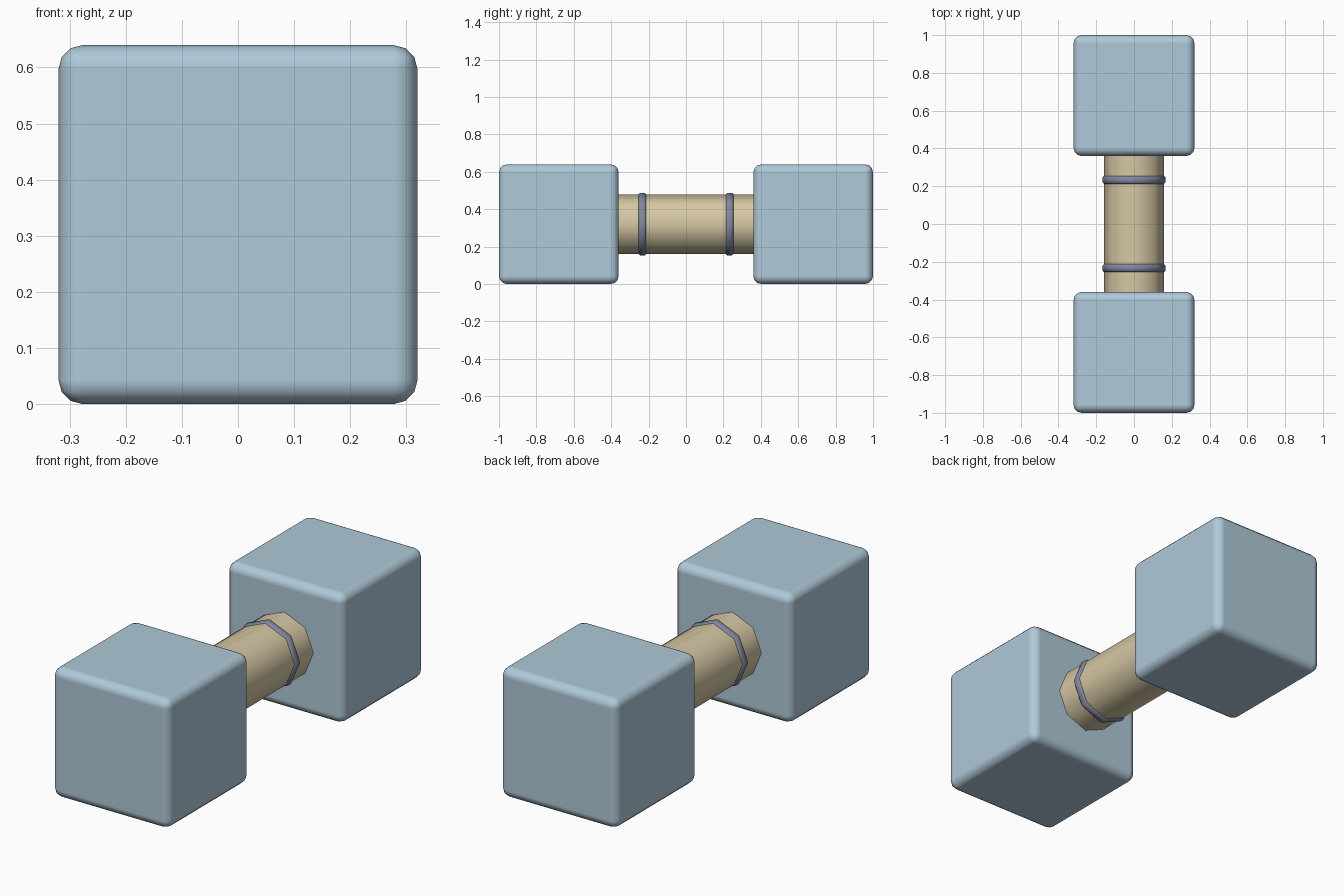
import bpy, bmesh, math

if "Cube" in bpy.data.objects:
    bpy.data.objects.remove(bpy.data.objects["Cube"])

def material(name, rgb):
    m = bpy.data.materials.new(name)
    m.diffuse_color = (*rgb, 1.0)
    m.use_nodes = True
    m.node_tree.nodes["Principled BSDF"].inputs["Base Color"].default_value = m.diffuse_color
    return m

BLUE = material("pale_blue", (0.43, 0.585, 0.69))
TAN = material("warm_tan", (0.67, 0.575, 0.37))
GREY = material("slate_grey", (0.22, 0.245, 0.345))

MID_Z = 0.32  # height of the bar's axis

def add_object(name, bm, mat):
    bmesh.ops.recalc_face_normals(bm, faces=bm.faces)
    for f in bm.faces:
        f.smooth = True
    mesh = bpy.data.meshes.new(name)
    bm.to_mesh(mesh)
    bm.free()
    mesh.materials.append(mat)
    ob = bpy.data.objects.new(name, mesh)
    bpy.context.collection.objects.link(ob)
    return ob

def lathe(name, profile, mat, closed=False, sides=8):
    """Turn (radius, y) points around the y axis at MID_Z."""
    bm = bmesh.new()
    rows = []
    for r, y in profile:
        rows.append([bm.verts.new((r * math.cos(a), y, MID_Z + r * math.sin(a)))
                     for a in (2 * math.pi * i / sides for i in range(sides))])
    pairs = list(zip(rows, rows[1:]))
    if closed:
        pairs.append((rows[-1], rows[0]))
    for a, b in pairs:
        for i in range(sides):
            j = (i + 1) % sides
            bm.faces.new((a[i], a[j], b[j], b[i]))
    if not closed:
        bm.faces.new(rows[0])
        bm.faces.new(rows[-1])
    return add_object(name, bm, mat)

# octagonal grip, ends tucked just inside the weights
grip = lathe("grip", [(0.16, -0.38), (0.16, 0.38)], TAN)
for p in grip.data.polygons:
    if len(p.vertices) == 8:
        p.use_smooth = False

for label, s in (("front", -1), ("back", 1)):
    # cube weight with rounded edges
    bm = bmesh.new()
    bmesh.ops.create_cube(bm, size=0.64)
    bmesh.ops.translate(bm, verts=bm.verts, vec=(0, s * 0.68, MID_Z))
    weight = add_object(label + "_weight", bm, BLUE)
    bev = weight.modifiers.new("rounded_edges", 'BEVEL')
    bev.width = 0.043
    bev.segments = 3
    bev.limit_method = 'ANGLE'
    bev.harden_normals = True

    # thin collar ring with chamfered rims
    y, w, c = s * 0.233, 0.02, 0.008
    lathe(label + "_collar",
          [(0.15, y - w), (0.168 - c, y - w), (0.168, y - w + c),
           (0.168, y + w - c), (0.168 - c, y + w), (0.15, y + w)],
          GREY, closed=True)
